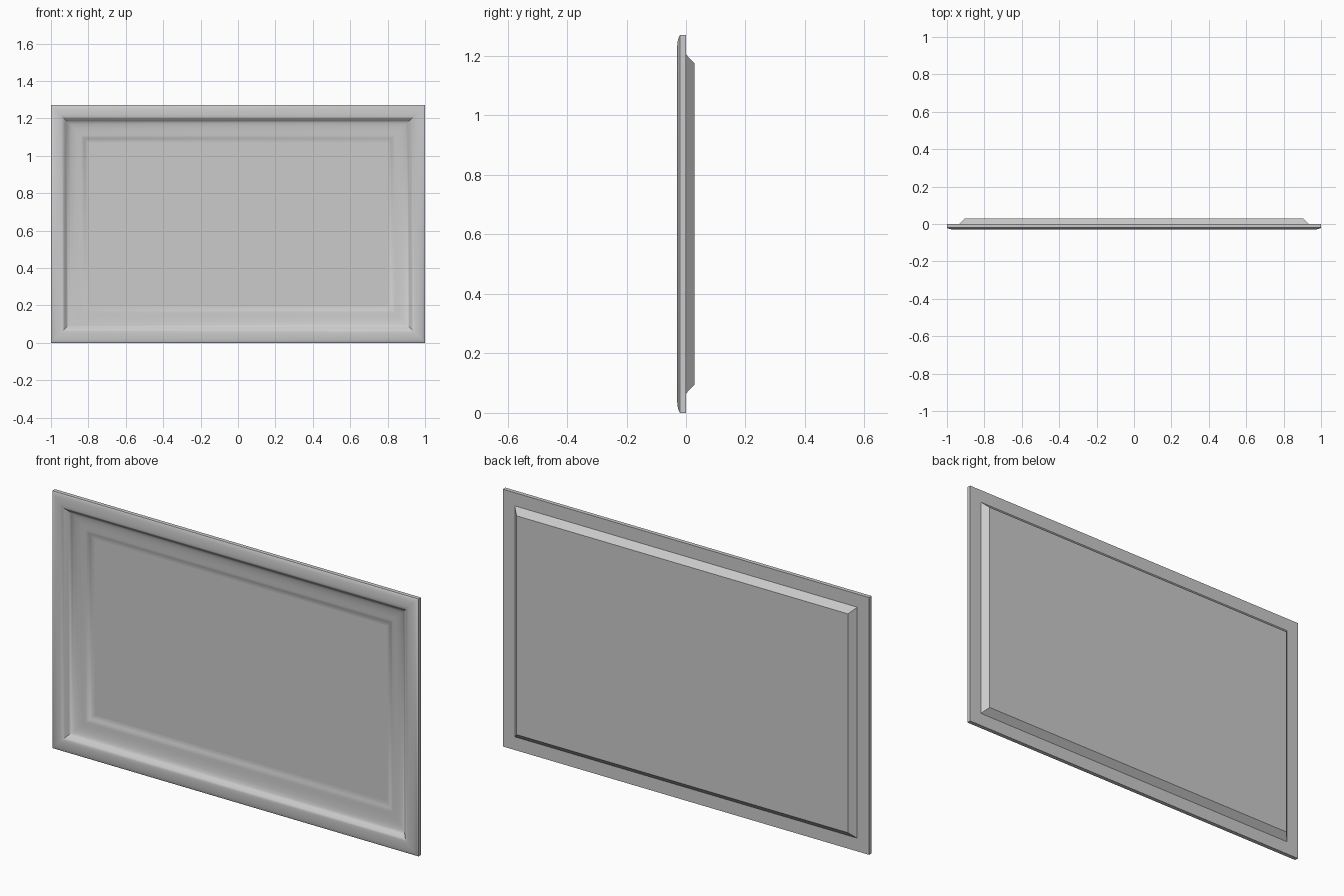
import bpy, bmesh, math

cube = bpy.data.objects.get("Cube")
if cube:
    bpy.data.objects.remove(cube, do_unlink=True)

WIDTH, HEIGHT = 2.0, 1.27

grey = bpy.data.materials.new("plain_grey")
grey.use_nodes = True
grey.diffuse_color = (0.6, 0.6, 0.6, 1)
grey.node_tree.nodes["Principled BSDF"].inputs["Base Color"].default_value = (0.6, 0.6, 0.6, 1)


def ring(bm, inset, y):
    """Rectangle of four vertices, inset from the outline, at depth y."""
    x, z = WIDTH / 2 - inset, HEIGHT / 2 - inset
    return [bm.verts.new((sx * x, y, HEIGHT / 2 + sz * z))
            for sx, sz in ((-1, -1), (1, -1), (1, 1), (-1, 1))]


def finish(bm, name, angle):
    bmesh.ops.recalc_face_normals(bm, faces=bm.faces)
    mesh = bpy.data.meshes.new(name)
    bm.to_mesh(mesh)
    bm.free()
    mesh.materials.append(grey)
    obj = bpy.data.objects.new(name, mesh)
    bpy.context.collection.objects.link(obj)
    bpy.ops.object.select_all(action="DESELECT")
    obj.select_set(True)
    bpy.context.view_layer.objects.active = obj
    bpy.ops.object.shade_smooth_by_angle(angle=math.radians(angle))


# Mitred moulding: profile of (inset, depth) from the back lip round to the panel
moulding = [(0.095, 0.029), (0.065, 0.0), (0, 0), (0, -0.020), (0.006, -0.024),
            (0.018, -0.0275), (0.035, -0.0295), (0.05, -0.03), (0.062, -0.028),
            (0.070, -0.023), (0.082, -0.010), (0.092, -0.002), (0.105, 0.003),
            (0.125, 0.007), (0.145, 0.009), (0.162, 0.010), (0.170, 0.012),
            (0.180, 0.018), (0.190, 0.021), (0.200, 0.022)]
bm = bmesh.new()
rings = [ring(bm, d, y) for d, y in moulding]
for a, b in zip(rings, rings[1:]):
    for i in range(4):
        j = (i + 1) % 4
        bm.faces.new((a[i], a[j], b[j], b[i]))
finish(bm, "frame_moulding", 40)

# Thin flat panel filling the opening, closing the back
bm = bmesh.new()
front, back = ring(bm, 0.095, 0.022), ring(bm, 0.095, 0.029)
bm.faces.new(front)
bm.faces.new(back)
finish(bm, "panel", 30)
